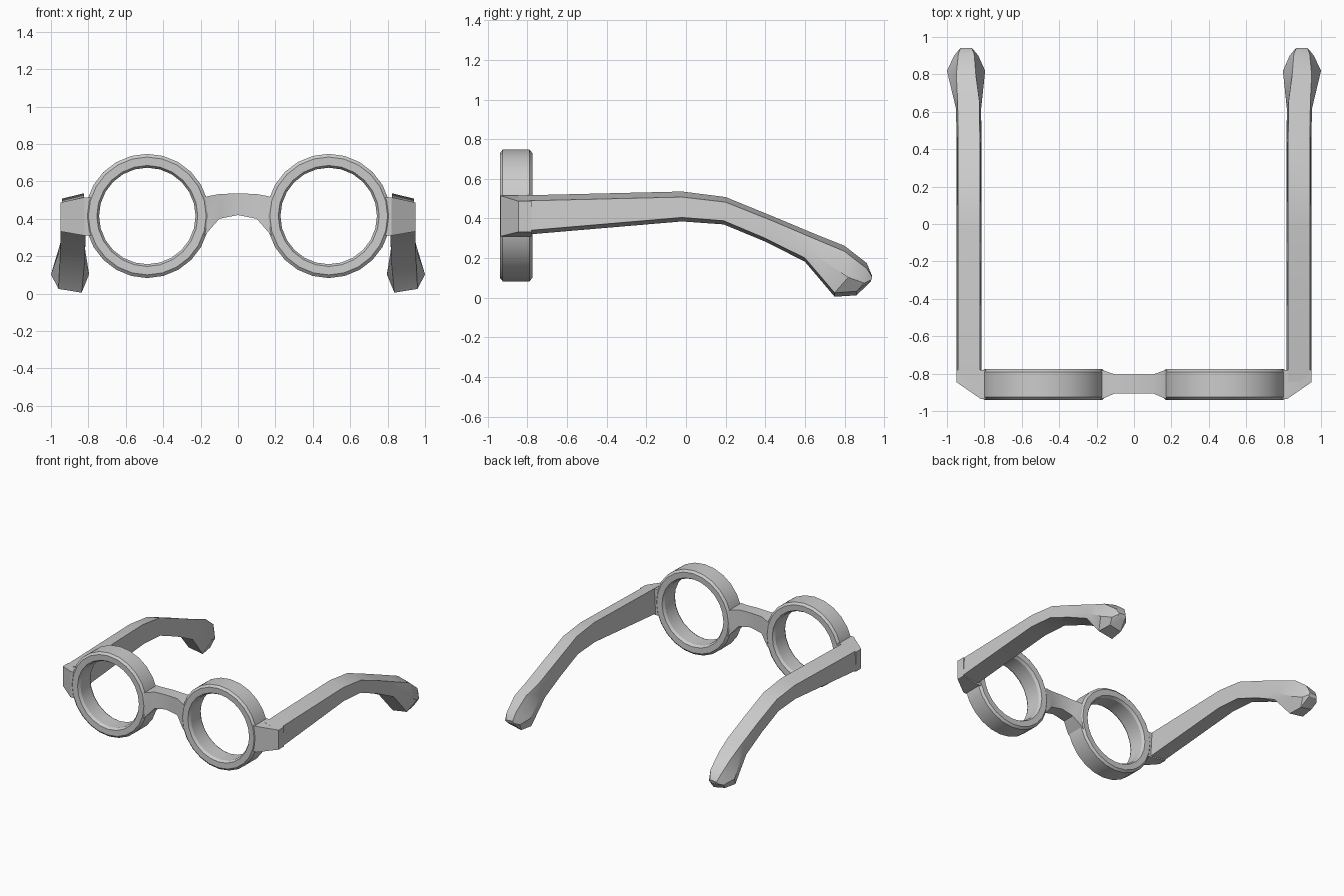
import bpy, bmesh
from math import sin, cos, pi, radians

if "Cube" in bpy.data.objects:
    bpy.data.objects.remove(bpy.data.objects["Cube"])


def build(name, rings, close=False, mirror=True):
    """Skin a list of equal-length point rings; cap the ends unless the rings close on themselves."""
    bm = bmesh.new()
    vr = [[bm.verts.new(p) for p in r] for r in rings]
    n = len(vr[0])
    pairs = list(zip(vr, vr[1:])) + ([(vr[-1], vr[0])] if close else [])
    for a, b in pairs:
        for i in range(n):
            j = (i + 1) % n
            bm.faces.new((a[i], a[j], b[j], b[i]))
    if not close:
        bm.faces.new(vr[0])
        bm.faces.new(vr[-1])
    bmesh.ops.recalc_face_normals(bm, faces=bm.faces)
    me = bpy.data.meshes.new(name)
    bm.to_mesh(me)
    bm.free()
    ob = bpy.data.objects.new(name, me)
    bpy.context.collection.objects.link(ob)
    if mirror:
        ob.modifiers.new("mirror", 'MIRROR')
    for o in bpy.context.selected_objects:
        o.select_set(False)
    ob.select_set(True)
    bpy.context.view_layer.objects.active = ob
    bpy.ops.object.shade_smooth_by_angle(angle=radians(28))
    return ob


def box_section(x, y0, y1, z0, z1):
    return [(x, y0, z0), (x, y1, z0), (x, y1, z1), (x, y0, z1)]


# round rims: chamfered profile (radius, y) turned about the lens axis
profile = [(.258, -.918), (.27, -.938), (.315, -.94), (.332, -.925),
           (.332, -.79), (.315, -.775), (.27, -.777), (.258, -.797)]
N = 24
rings = [[(.485 + r * cos(2 * pi * k / N), y, .415 + r * sin(2 * pi * k / N))
          for r, y in profile] for k in range(N)]
build("rims", rings, close=True)

# nose bridge, flaring into both rims
half = [(.205, -.933, -.782, .29, .50), (.165, -.933, -.782, .325, .52),
        (.10, -.905, -.805, .40, .532), (.0, -.905, -.805, .42, .536)]
secs = [box_section(*h) for h in half]
secs += [box_section(-h[0], *h[1:]) for h in half[-2::-1]]
build("bridge", secs, mirror=False)

# end pieces joining rims to temples
build("end_pieces", [box_section(.77, -.935, -.78, .31, .515),
                     box_section(.82, -.935, -.78, .31, .515),
                     box_section(.95, -.845, -.78, .332, .487)])


# temples: top y,z / bottom y,z / centre x / half widths top, middle, bottom / middle y shift
def temple_section(yt, zt, yb, zb, c, wt, wm, wb, dm):
    s = min(1, (zt - zb) / .15)
    t = .62
    ym, zm = yt + (yb - yt) * t + dm, zt + (zb - zt) * t
    return [(c + wt, yt, zt - .028 * s), (c + wm, ym, zm), (c + wb, yb, zb + .02 * s),
            (c - wb, yb, zb), (c - wm, ym, zm), (c - wt, yt, zt)]


path = [(-.845, .516, -.845, .315, .882, .058, .065, .068, 0),
        (-.02, .536, -.02, .385, .882, .058, .064, .067, 0),
        (.20, .508, .19, .37, .882, .058, .064, .066, 0),
        (.44, .41, .40, .283, .882, .058, .064, .066, 0),
        (.66, .318, .60, .182, .885, .058, .068, .066, 0),
        (.80, .262, .75, .005, .898, .052, .102, .062, .05),
        (.912, .175, .86, .012, .897, .042, .065, .05, .02),
        (.94, .108, .932, .08, .897, .03, .036, .03, 0)]
build("temples", [temple_section(*p) for p in path])
